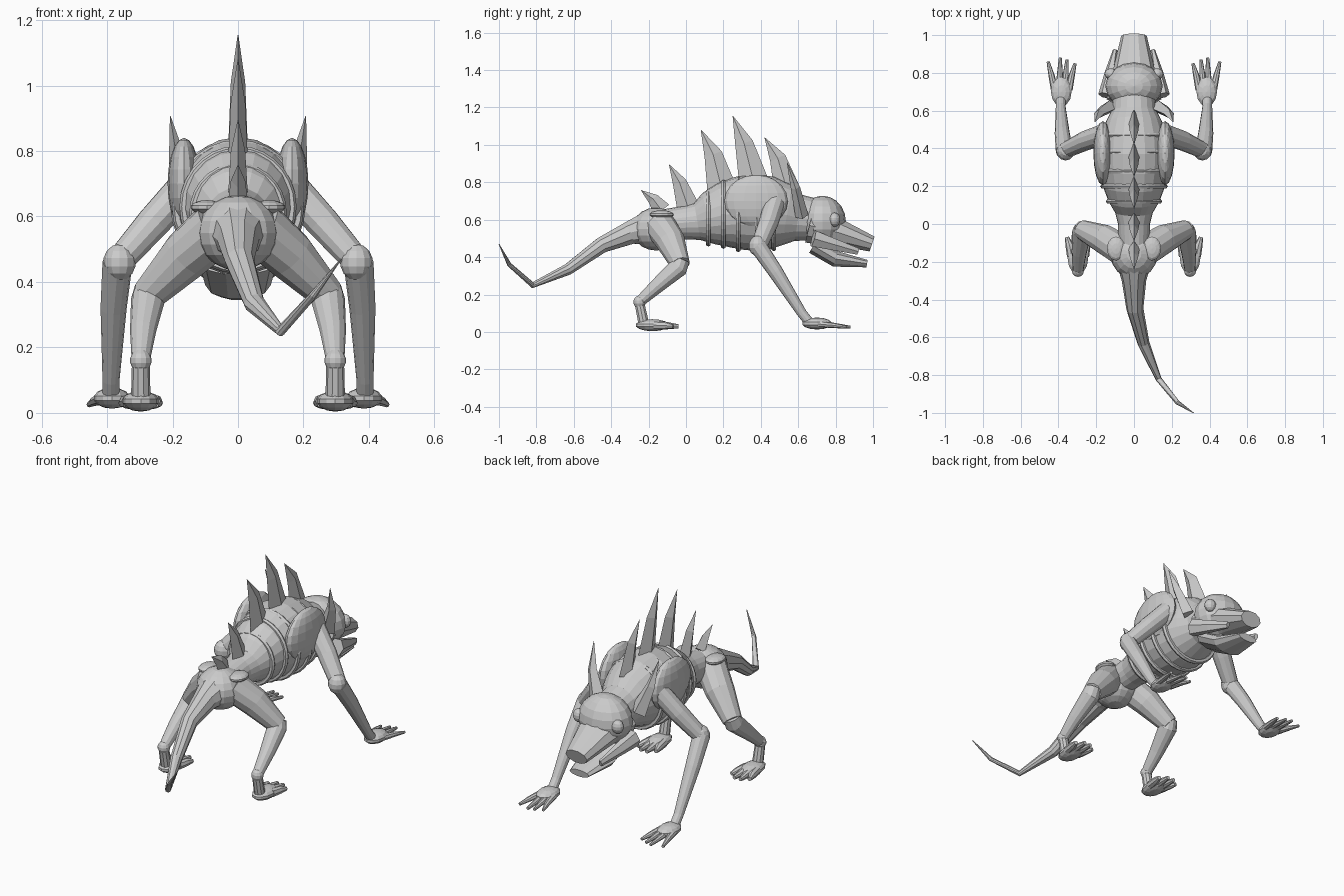
import bpy, bmesh
from math import sin, cos, tau
from mathutils import Vector, Matrix


def finish(name, bm):
    bmesh.ops.recalc_face_normals(bm, faces=bm.faces)
    me = bpy.data.meshes.new(name)
    bm.to_mesh(me)
    bm.free()
    ob = bpy.data.objects.new(name, me)
    bpy.context.collection.objects.link(ob)
    return ob


def tube(name, pts, n=12):
    """Loft elliptical rings along a path of (x, y, z, side radius, up radius)."""
    bm = bmesh.new()
    pos = [Vector(p[:3]) for p in pts]
    rings = []
    for i, p in enumerate(pts):
        a, b = pos[max(i - 1, 0)], pos[min(i + 1, len(pts) - 1)]
        t = (b - a).normalized()
        u = (Vector((1, 0, 0)) - t * t.x).normalized()
        v = t.cross(u)
        ru, rv = p[3], p[-1]
        rings.append([bm.verts.new(pos[i] + u * ru * cos(tau * k / n) + v * rv * sin(tau * k / n))
                      for k in range(n)])
    for r0, r1 in zip(rings, rings[1:]):
        for k in range(n):
            bm.faces.new((r0[k], r0[(k + 1) % n], r1[(k + 1) % n], r1[k]))
    bm.faces.new(rings[0])
    bm.faces.new(rings[-1])
    return finish(name, bm)


def ball(name, c, r, seg=16):
    bm = bmesh.new()
    bmesh.ops.create_uvsphere(bm, u_segments=seg, v_segments=seg * 5 // 8, radius=1,
                              matrix=Matrix.Translation(c) @ Matrix.Diagonal((*r, 1)))
    return finish(name, bm)


def rib(name, y, z, rx, rz, thick):
    """Elliptical ring around the chest."""
    bm = bmesh.new()
    n, m = 28, 6
    g = [[bm.verts.new(((rx + thick * cos(tau * j / m)) * cos(tau * i / n),
                        y + thick * sin(tau * j / m),
                        z + (rz + thick * cos(tau * j / m)) * sin(tau * i / n)))
          for j in range(m)] for i in range(n)]
    for i in range(n):
        for j in range(m):
            h = (i + 1) % n
            bm.faces.new((g[i][j], g[h][j], g[h][(j + 1) % m], g[i][(j + 1) % m]))
    return finish(name, bm)


# Trunk: waist, ribcage and neck
tube("torso", [(0, -.15, .57, .08, .08), (0, .0, .585, .085, .09), (0, .06, .59, .10, .10),
               (0, .12, .605, .135, .14), (0, .2, .625, .165, .175), (0, .28, .635, .185, .195),
               (0, .37, .638, .19, .205), (0, .46, .635, .18, .195), (0, .54, .625, .15, .165),
               (0, .6, .61, .12, .125), (0, .7, .6, .11, .11)], 20)
for i, (y, rx, rz) in enumerate([(.12, .135, .14), (.2, .165, .172), (.28, .188, .19),
                                 (.38, .192, .195), (.47, .18, .185)]):
    rib(f"rib_{i}", y, .63 - (.02 if i == 0 else 0), rx, rz, .014)
ball("pelvis", (0, -.16, .55), (.125, .13, .115))

# Tail
tube("tail", [(0, -.18, .56, .1), (0, -.3, .53, .065), (.005, -.45, .465, .045),
              (.05, -.63, .335, .032), (.13, -.82, .25, .016), (.23, -.945, .36, .012),
              (.315, -1.0, .47, .002)], 10)

# Head and jaws
ball("head", (0, .73, .59), (.152, .125, .138))
tube("upper_snout", [(0, .66, .57, .145, .1), (0, .82, .53, .11, .075),
                     (0, .995, .47, .068, .044)], 10)
tube("lower_jaw", [(0, .68, .46, .12, .045), (0, .8, .39, .1, .045),
                   (0, .968, .365, .062, .021)], 10)

# Back spines: base, bend and tip as (y, z), with base half length
spines = [((-.13, .65), (-.175, .71), (-.24, .757), .05),
          ((.01, .67), (-.035, .8), (-.09, .895), .06),
          ((.19, .77), (.145, .95), (.08, 1.08), .078),
          ((.36, .81), (.31, 1.01), (.25, 1.155), .078),
          ((.54, .76), (.49, .93), (.42, 1.04), .07)]
for i, (a, b, c, w) in enumerate(spines):
    tube(f"back_spine_{i}", [(0, *a, .03, w), (0, *b, .022, w * .62), (0, *c, .001, .001)], 4)

for s, side in ((1, "right"), (-1, "left")):
    # Face and neck details
    ball(f"eye_{side}", (s * .122, .795, .6), (.035, .03, .038), 12)
    tube(f"cheek_{side}", [(s * .15, .68, .5, .04, .05), (s * .125, .8, .465, .03, .035),
                           (s * .1, .92, .43, .012, .02)], 6)
    tube(f"neck_spike_{side}", [(s * .13, .62, .62, .05, .035), (s * .185, .585, .77, .027, .025),
                                (s * .207, .54, .907, .001, .001)], 4)
    # Arm
    ball(f"shoulder_{side}", (s * .165, .375, .7), (.05, .17, .14))
    tube(f"upper_arm_{side}", [(s * .16, .475, .69, .055), (s * .26, .44, .58, .052),
                               (s * .365, .39, .46, .043)])
    ball(f"elbow_{side}", (s * .362, .385, .46), (.05, .05, .056), 12)
    tube(f"forearm_{side}", [(s * .368, .385, .46, .046), (s * .38, .48, .32, .04),
                             (s * .388, .62, .1, .026), (s * .388, .66, .05, .026)])
    # Hand with four fingers
    ball(f"palm_{side}", (s * .385, .7, .045), (.056, .08, .032), 12)
    for k, (x0, x1, y1) in enumerate([(.345, .312, .85), (.368, .355, .87),
                                      (.395, .39, .88), (.42, .455, .86)]):
        tube(f"finger_{k}_{side}", [(s * x0, .71, .042, .02, .018),
                                    (s * (x0 + x1) / 2, .79, .035, .016, .014),
                                    (s * x1, y1, .025, .008, .008)], 8)
    # Leg
    ball(f"hip_crest_{side}", (s * .095, -.13, .628), (.05, .065, .022), 12)
    tube(f"thigh_{side}", [(s * .06, -.14, .57, .085), (s * .16, -.08, .48, .078),
                           (s * .275, -.03, .36, .052)])
    tube(f"shin_{side}", [(s * .27, -.025, .385, .045), (s * .275, -.04, .345, .052),
                          (s * .29, -.15, .25, .04), (s * .297, -.25, .16, .028)])
    ball(f"ankle_{side}", (s * .297, -.248, .16), (.033, .033, .035), 12)
    tube(f"heel_{side}", [(s * .297, -.25, .16, .027), (s * .297, -.225, .04, .03)], 10)
    # Foot with four toes
    ball(f"foot_{side}", (s * .297, -.18, .036), (.056, .09, .032), 12)
    for k, (x0, x1, y1) in enumerate([(.262, .24, -.07), (.285, .278, -.04),
                                      (.31, .317, -.04), (.33, .355, -.07)]):
        tube(f"toe_{k}_{side}", [(s * x0, -.17, .036, .025, .024),
                                 (s * (x0 + x1) / 2, -.11, .034, .021, .021),
                                 (s * x1, y1, .03, .011, .011)], 8)
